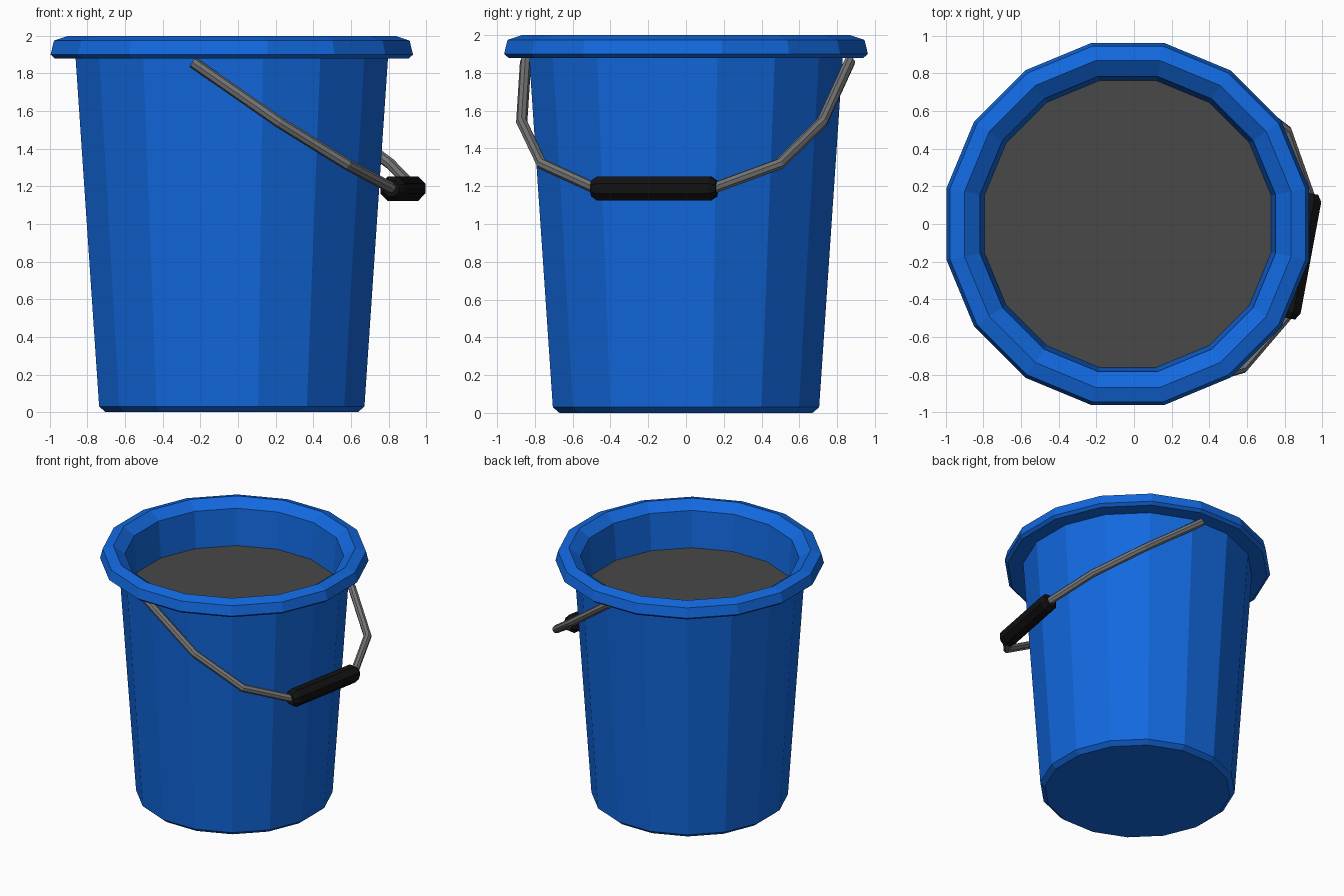
import bpy, bmesh
from math import pi, cos, sin, radians
from mathutils import Matrix

if "Cube" in bpy.data.objects:
    bpy.data.objects.remove(bpy.data.objects["Cube"])

CX = -0.033                                   # bucket axis
A = cos(pi / 16)                              # flat-to-corner factor of the 16-gon
HANDLE = Matrix.Translation((CX, 0, 0)) @ Matrix.Rotation(radians(-10.5), 4, 'Z')


def material(name, rgb):
    m = bpy.data.materials.new(name)
    m.diffuse_color = (*rgb, 1)
    m.use_nodes = True
    m.node_tree.nodes["Principled BSDF"].inputs["Base Color"].default_value = m.diffuse_color
    return m


BLUE = material("blue_plastic", (0.006, 0.14, 0.74))
DARK = material("dark_grey", (0.065, 0.065, 0.065))
METAL = material("grey_metal", (0.18, 0.18, 0.18))
BLACK = material("black_grip", (0.006, 0.006, 0.006))


def lathe(name, profile, sides, mat, matrix, cap_start=True, cap_end=True):
    """Turn (radius, height) points around z with a flat side facing each axis."""
    bm = bmesh.new()
    rings = []
    for r, z in profile:
        angles = [2 * pi * (i + 0.5) / sides for i in range(sides)]
        rings.append([bm.verts.new((r * cos(t), r * sin(t), z)) for t in angles])
    for lo, hi in zip(rings, rings[1:]):
        for i in range(sides):
            j = (i + 1) % sides
            bm.faces.new((lo[i], lo[j], hi[j], hi[i]))
    if cap_start:
        bm.faces.new(rings[0][::-1])
    if cap_end:
        bm.faces.new(rings[-1])
    bm.transform(matrix)
    me = bpy.data.meshes.new(name)
    bm.to_mesh(me)
    bm.free()
    me.materials.append(mat)
    ob = bpy.data.objects.new(name, me)
    bpy.context.collection.objects.link(ob)
    return ob


axis = Matrix.Translation((CX, 0, 0))

# Bucket shell: tapered wall, overhanging rim, inner wall (flat-to-axis distances)
shell = [(0.67, 0), (0.705, 0.03), (0.83, 1.88), (0.94, 1.88), (0.963, 1.90),
         (0.945, 1.975), (0.868, 2.0), (0.785, 1.94), (0.762, 1.65)]
lathe("bucket", [(r / A, z) for r, z in shell], 16, BLUE, axis, cap_end=False)

# Dark surface filling the bucket
lathe("contents", [(0.762 / A, 1.65)], 16, DARK, axis, cap_start=False)

# Wire bail: one half mirrored across the handle plane
half = [(-0.05, 0.873, 1.86), (0.407, 0.809, 1.54), (0.74, 0.64, 1.318), (0.925, 0.32, 1.19)]
path = [(x, -y, z) for x, y, z in half] + half[::-1]
cu = bpy.data.curves.new("bail_wire", 'CURVE')
cu.dimensions = '3D'
cu.bevel_depth = 0.03
cu.bevel_resolution = 2
cu.use_fill_caps = True
sp = cu.splines.new('POLY')
sp.points.add(len(path) - 1)
for p, co in zip(sp.points, path):
    p.co = (*(HANDLE @ Matrix.Translation(co)).translation, 1)
sp.use_smooth = False
cu.materials.append(METAL)
wire = bpy.data.objects.new("bail_wire", cu)
bpy.context.collection.objects.link(wire)
bpy.context.view_layer.objects.active = wire
wire.select_set(True)
bpy.ops.object.convert(target='MESH')

# Grip: bevelled tube around the middle of the wire
grip = [(0.045, -0.337), (0.07, -0.302), (0.07, 0.302), (0.045, 0.337)]
lathe("grip", grip, 8, BLACK,
      HANDLE @ Matrix.Translation((0.925, 0, 1.188)) @ Matrix.Rotation(-pi / 2, 4, 'X'))
